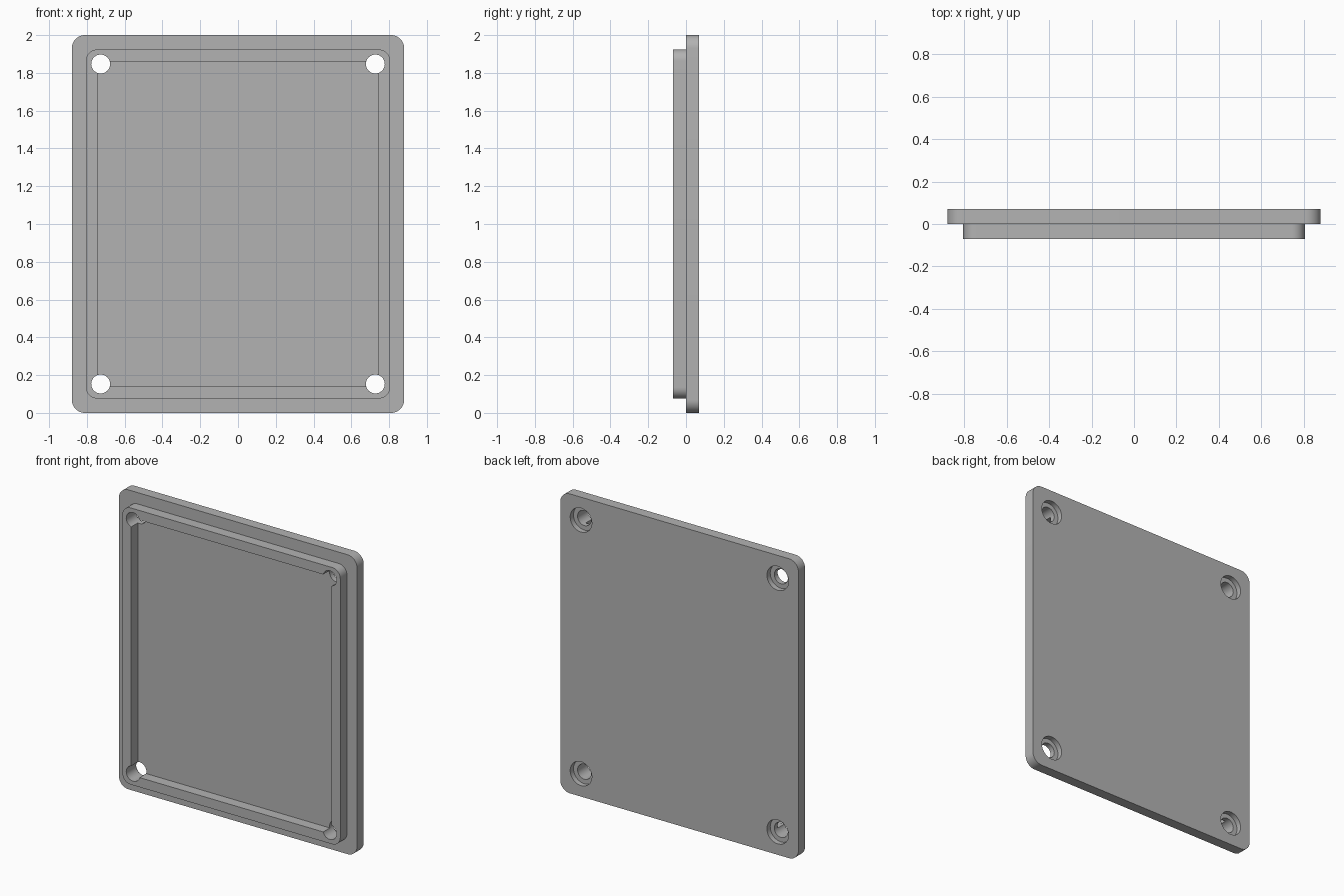
import bpy, bmesh, math
from mathutils import Matrix

if "Cube" in bpy.data.objects:
    bpy.data.objects.remove(bpy.data.objects["Cube"], do_unlink=True)

MID = 1.0  # height of the panel's centre

grey = bpy.data.materials.new("mid_grey")
grey.use_nodes = True
COLOUR = (0.45, 0.45, 0.45, 1)
grey.diffuse_color = COLOUR
grey.node_tree.nodes["Principled BSDF"].inputs["Base Color"].default_value = COLOUR


def add_object(name, bm):
    bmesh.ops.recalc_face_normals(bm, faces=bm.faces)
    mesh = bpy.data.meshes.new(name)
    bm.to_mesh(mesh)
    bm.free()
    mesh.materials.append(grey)
    obj = bpy.data.objects.new(name, mesh)
    bpy.context.collection.objects.link(obj)
    return obj


def slab(name, half_w, half_h, y0, y1, radius=0):
    """Upright slab, with its four y-wise edges rounded."""
    bm = bmesh.new()
    bmesh.ops.create_cube(bm, size=1)
    for v in bm.verts:
        v.co = (v.co.x * 2 * half_w, y0 + (v.co.y + 0.5) * (y1 - y0),
                MID + v.co.z * 2 * half_h)
    if radius:
        edges = [e for e in bm.edges
                 if abs(e.verts[0].co.y - e.verts[1].co.y) > 0.01]
        bmesh.ops.bevel(bm, geom=edges, offset=radius, segments=10,
                        profile=0.5, affect='EDGES')
    return add_object(name, bm)


def corner_pins(name, radius, y0, y1):
    """Four cylinders along y, one at each screw position."""
    bm = bmesh.new()
    for x in (-0.727, 0.727):
        for z in (-0.847, 0.847):
            place = (Matrix.Translation((x, (y0 + y1) / 2, MID + z))
                     @ Matrix.Rotation(math.pi / 2, 4, 'X'))
            bmesh.ops.create_cone(bm, cap_ends=True, segments=48, radius1=radius,
                                  radius2=radius, depth=y1 - y0, matrix=place)
    return add_object(name, bm)


# Back plate and the raised lip on its front
cover = slab("cover_panel", 0.88, 1.0, 0, 0.07, 0.07)
lip = slab("lip_block", 0.805, 0.924, -0.07, 0.03, 0.06)

# Shallow pocket, screw holes and rear counterbores
pocket = slab("pocket_cutter", 0.74, 0.86, -0.2, 0)
holes = corner_pins("hole_cutter", 0.05, -0.2, 0.2)
bores = corner_pins("counterbore_cutter", 0.08, 0.035, 0.2)

helpers = [(lip, 'UNION'), (pocket, 'DIFFERENCE'),
           (holes, 'DIFFERENCE'), (bores, 'DIFFERENCE')]
for helper, operation in helpers:
    helper.hide_render = True
    mod = cover.modifiers.new(helper.name, 'BOOLEAN')
    mod.operation = operation
    mod.solver = 'EXACT'
    mod.object = helper

# Bake the cuts, then drop the helpers
bpy.context.view_layer.update()
graph = bpy.context.evaluated_depsgraph_get()
baked = bpy.data.meshes.new_from_object(cover.evaluated_get(graph))
cover.modifiers.clear()
cover.data = baked
for helper, _ in helpers:
    bpy.data.objects.remove(helper, do_unlink=True)

# Smooth rounded corners and holes, keep hard edges
bpy.ops.object.select_all(action='DESELECT')
cover.select_set(True)
bpy.context.view_layer.objects.active = cover
bpy.ops.object.shade_smooth_by_angle(angle=math.radians(30))
